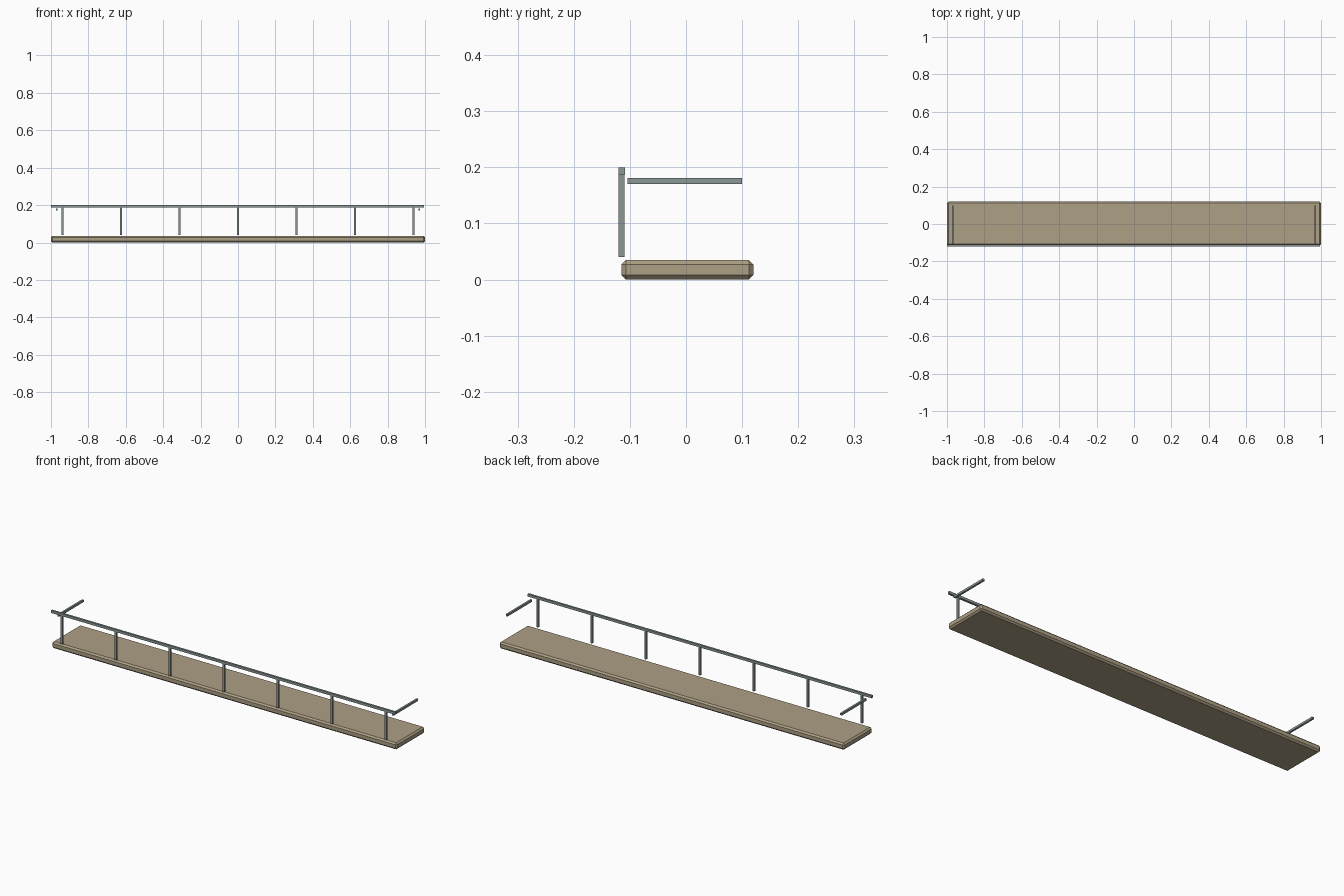
import bpy

if "Cube" in bpy.data.objects:
    bpy.data.objects.remove(bpy.data.objects["Cube"])

def material(name, rgb):
    m = bpy.data.materials.new(name)
    m.diffuse_color = (*rgb, 1)
    m.use_nodes = True
    m.node_tree.nodes["Principled BSDF"].inputs["Base Color"].default_value = m.diffuse_color
    return m

wood = material("weathered_wood", (0.42, 0.35, 0.235))
metal = material("grey_metal", (0.26, 0.31, 0.31))

def box(name, lo, hi, mat, bevel=0):
    """Box between two corners, optionally chamfered."""
    bpy.ops.mesh.primitive_cube_add(size=1, location=[(a + b) / 2 for a, b in zip(lo, hi)])
    o = bpy.context.object
    o.name = name
    o.scale = [b - a for a, b in zip(lo, hi)]
    bpy.ops.object.transform_apply(location=False, rotation=False, scale=True)
    o.data.materials.append(mat)
    if bevel:
        mod = o.modifiers.new("chamfer", 'BEVEL')
        mod.width = bevel
        mod.segments = 1
    return o

# Chamfered plank
box("plank", (-1, -0.115, 0), (1, 0.12, 0.035), wood, 0.008)

# Long front rail
box("front_rail", (-1, -0.12, 0.187), (0.995, -0.109, 0.2), metal)

# Seven evenly spaced posts under the rail
for i in range(7):
    x = (i - 3) * 0.313
    box(f"post_{i + 1}", (x - 0.005, -0.12, 0.04), (x + 0.005, -0.11, 0.188), metal)

# Short rails at both ends
for side, name in ((-1, "left"), (1, "right")):
    x = side * 0.969
    box(f"{name}_end_rail", (x - 0.005, -0.104, 0.17), (x + 0.005, 0.1, 0.181), metal)
